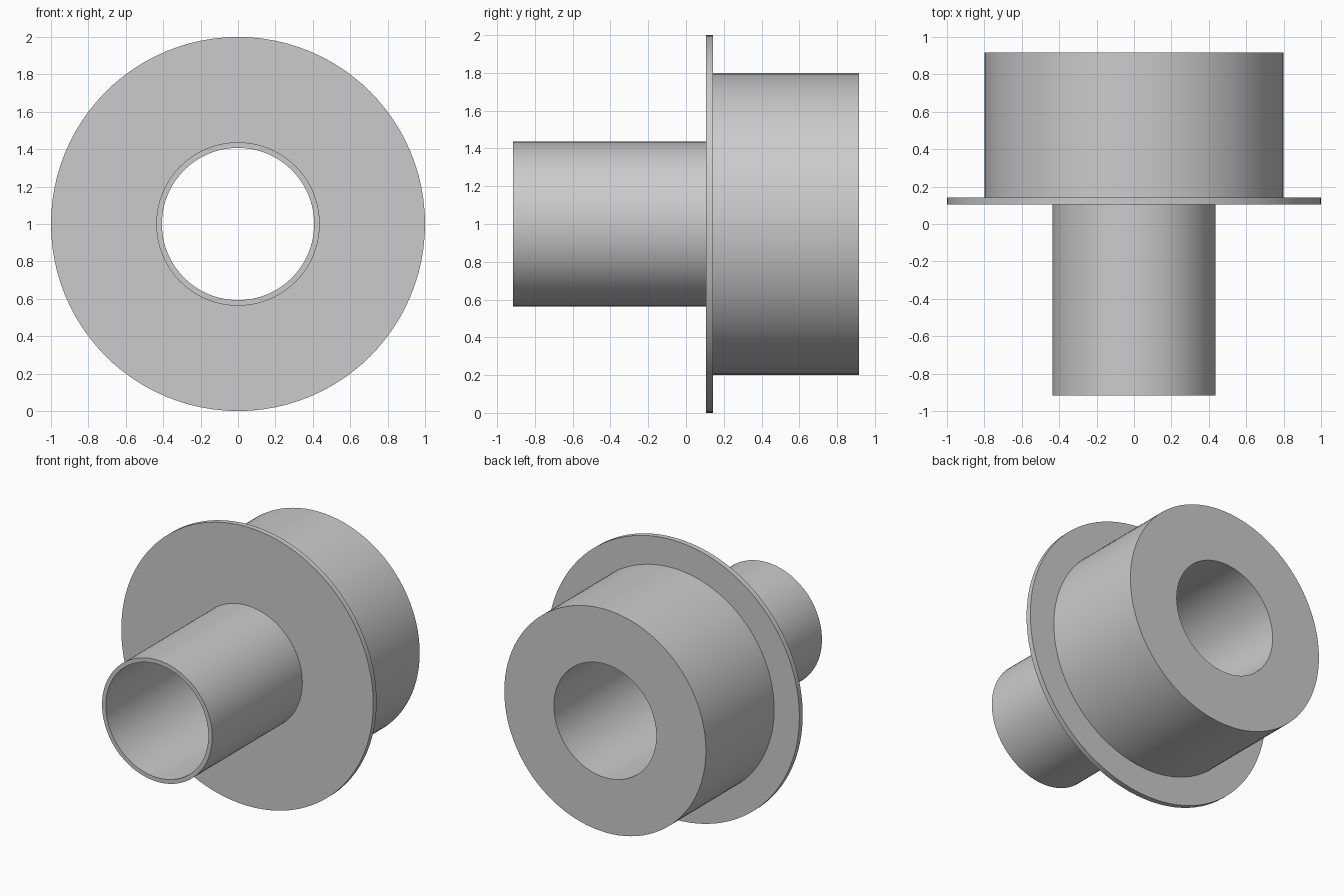
import bpy
import bmesh
import math
from mathutils import Matrix, Vector

cube = bpy.data.objects.get("Cube")
if cube:
    bpy.data.objects.remove(cube, do_unlink=True)

grey = bpy.data.materials.new("plain_grey")
grey.use_nodes = True
colour = (0.6, 0.6, 0.6, 1.0)
grey.diffuse_color = colour
grey.node_tree.nodes["Principled BSDF"].inputs["Base Color"].default_value = colour

SEGMENTS = 96
BORE, TUBE, FLANGE, BODY = 0.407, 0.437, 1.0, 0.8
FRONT, FLANGE_FRONT, FLANGE_BACK, BACK = -0.917, 0.105, 0.143, 0.917


def lathe(name, profile):
    """Spin a closed (radius, y) profile around the y axis at z = 1."""
    bm = bmesh.new()
    verts = [bm.verts.new((r, y, 0)) for r, y in profile]
    edges = [bm.edges.new((v, verts[(i + 1) % len(verts)]))
             for i, v in enumerate(verts)]
    bmesh.ops.spin(bm, geom=verts + edges, cent=(0, 0, 0), axis=(0, 1, 0),
                   angle=math.tau, steps=SEGMENTS, use_merge=True)
    bmesh.ops.remove_doubles(bm, verts=bm.verts, dist=1e-5)
    bmesh.ops.transform(bm, matrix=Matrix.Translation(Vector((0, 0, 1))), verts=bm.verts)
    bmesh.ops.recalc_face_normals(bm, faces=bm.faces)
    mesh = bpy.data.meshes.new(name)
    bm.to_mesh(mesh)
    bm.free()
    mesh.materials.append(grey)
    obj = bpy.data.objects.new(name, mesh)
    bpy.context.collection.objects.link(obj)
    bpy.ops.object.select_all(action="DESELECT")
    obj.select_set(True)
    bpy.context.view_layer.objects.active = obj
    bpy.ops.object.shade_smooth_by_angle(angle=math.radians(30))
    return obj


# Thin front tube, wide flange and thick rear hub, bored right through
lathe("flanged_bushing", [
    (BORE, FRONT), (TUBE, FRONT),
    (TUBE, FLANGE_FRONT), (FLANGE, FLANGE_FRONT),
    (FLANGE, FLANGE_BACK), (BODY, FLANGE_BACK),
    (BODY, BACK), (BORE, BACK),
])
